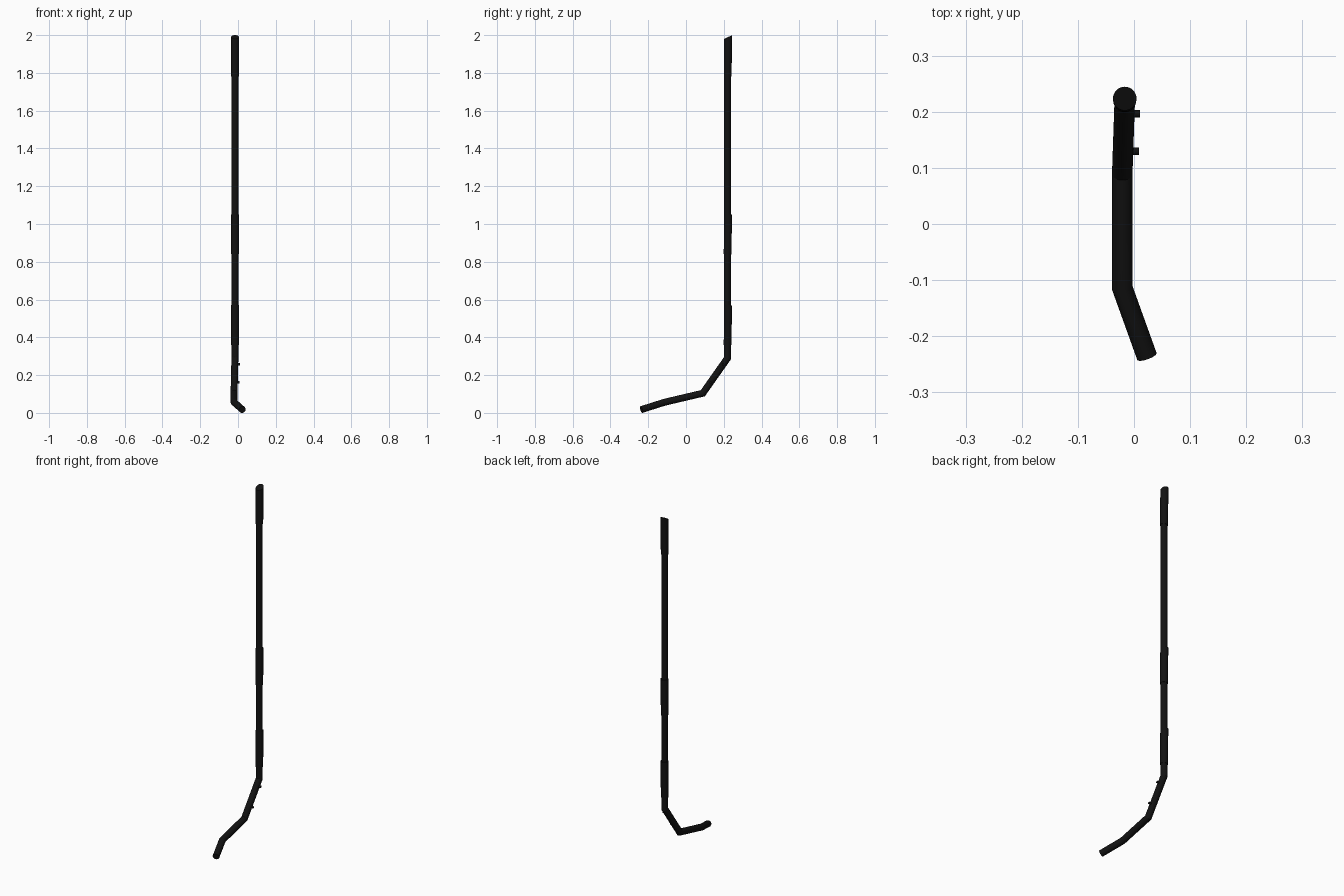
import bpy, bmesh, math
from mathutils import Vector

if "Cube" in bpy.data.objects:
    bpy.data.objects.remove(bpy.data.objects["Cube"])

SIDES = 32
black = bpy.data.materials.new("black")
black.diffuse_color = (0.006, 0.006, 0.006, 1)
black.use_nodes = True
black.node_tree.nodes["Principled BSDF"].inputs["Base Color"].default_value = black.diffuse_color


def tube(name, points, radii, end_normal=None):
    """Round tube along points with mitred corners; end_normal slants the last cap."""
    pts = [Vector(p) for p in points]
    dirs = [(b - a).normalized() for a, b in zip(pts, pts[1:])]
    bm = bmesh.new()
    # circle around the first segment, carried along and projected on each mitre plane
    u = dirs[0].orthogonal().normalized()
    v = dirs[0].cross(u)
    angles = [2 * math.pi * i / SIDES for i in range(SIDES)]
    rings = []
    for k, p in enumerate(pts):
        d_in = dirs[max(k - 1, 0)]
        d_out = dirs[min(k, len(dirs) - 1)]
        n = (d_in + d_out).normalized()
        if k == len(pts) - 1 and end_normal:
            n = Vector(end_normal).normalized()
        ring = []
        for a in angles:
            o = (u * math.cos(a) + v * math.sin(a)) * radii[k]
            ring.append(bm.verts.new(p + o - d_in * (o.dot(n) / d_in.dot(n))))
        rings.append(ring)
        turn = d_in.rotation_difference(d_out)
        u, v = turn @ u, turn @ v
    for r0, r1 in zip(rings, rings[1:]):
        for i in range(SIDES):
            j = (i + 1) % SIDES
            bm.faces.new((r0[i], r0[j], r1[j], r1[i]))
    bm.faces.new(rings[0][::-1])
    bm.faces.new(rings[-1])
    bmesh.ops.recalc_face_normals(bm, faces=bm.faces)
    me = bpy.data.meshes.new(name)
    bm.to_mesh(me)
    bm.free()
    me.materials.append(black)
    ob = bpy.data.objects.new(name, me)
    bpy.context.collection.objects.link(ob)
    bpy.ops.object.select_all(action='DESELECT')
    bpy.context.view_layer.objects.active = ob
    ob.select_set(True)
    bpy.ops.object.shade_smooth_by_angle(angle=math.radians(15))
    return ob


X, Y, R = -0.0165, 0.220, 0.0183

# bent shaft, from the foot tip up to the top
knee, ankle = Vector((X, Y, 0.29)), Vector((-0.021, 0.089, 0.104))
tube("bent_shaft", [(0.023, -0.236, 0.0176), (-0.0205, -0.115, 0.056),
                    ankle, knee, (X, Y, 1.96)], [R] * 5)

# three grip sleeves, leaning slightly backwards at the top
for name, low, high in (("lower_grip", 0.36, 0.57), ("middle_grip", 0.84, 1.05)):
    tube(name, [(X, Y, low), (X, Y + 0.003, high)], [0.0205, 0.0208])
tube("top_grip", [(X, Y + 0.0005, 1.78), (X, Y + 0.0035, 1.99)], [0.0205, 0.021],
     end_normal=(0, -0.47, 1))

# two small pegs on the right side of the sloped part
for name, t, reach in (("upper_peg", 0.18, 0.0105), ("lower_peg", 0.69, 0.0085)):
    p = knee.lerp(ankle, t)
    tube(name, [p, (reach, p.y, p.z)], [0.0065, 0.0065])
